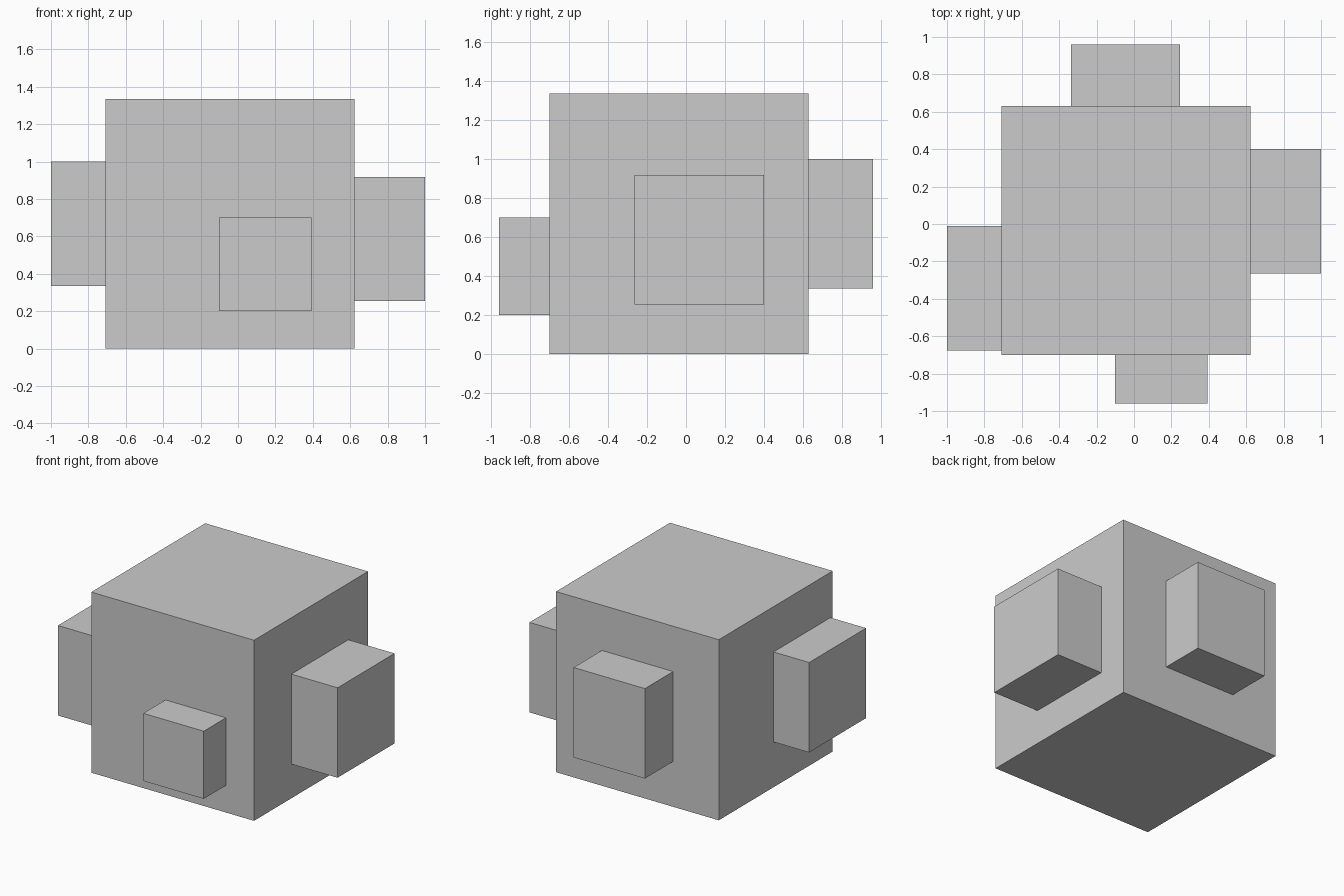
import bpy

if "Cube" in bpy.data.objects:
    bpy.data.objects.remove(bpy.data.objects["Cube"])


def box(name, x, y, z):
    """Axis-aligned box from (min, max) pairs."""
    spans = (x, y, z)
    bpy.ops.mesh.primitive_cube_add(size=1, location=[(a + b) / 2 for a, b in spans])
    ob = bpy.context.object
    ob.name = name
    ob.scale = [b - a for a, b in spans]
    bpy.ops.object.transform_apply(location=False, rotation=False, scale=True)
    return ob


# Main block
X0, X1 = -0.709, 0.622
Y0, Y1 = -0.701, 0.63
box("main_block", (X0, X1), (Y0, Y1), (0, 1.335))

# One block projecting from each side face
box("left_block", (-1.0, X0), (-0.675, -0.01), (0.335, 1.0))
box("right_block", (X1, 1.0), (-0.265, 0.40), (0.253, 0.918))
box("front_block", (-0.102, 0.392), (-0.96, Y0), (0.20, 0.70))
box("back_block", (-0.336, 0.247), (Y1, 0.96), (0.335, 1.0))
